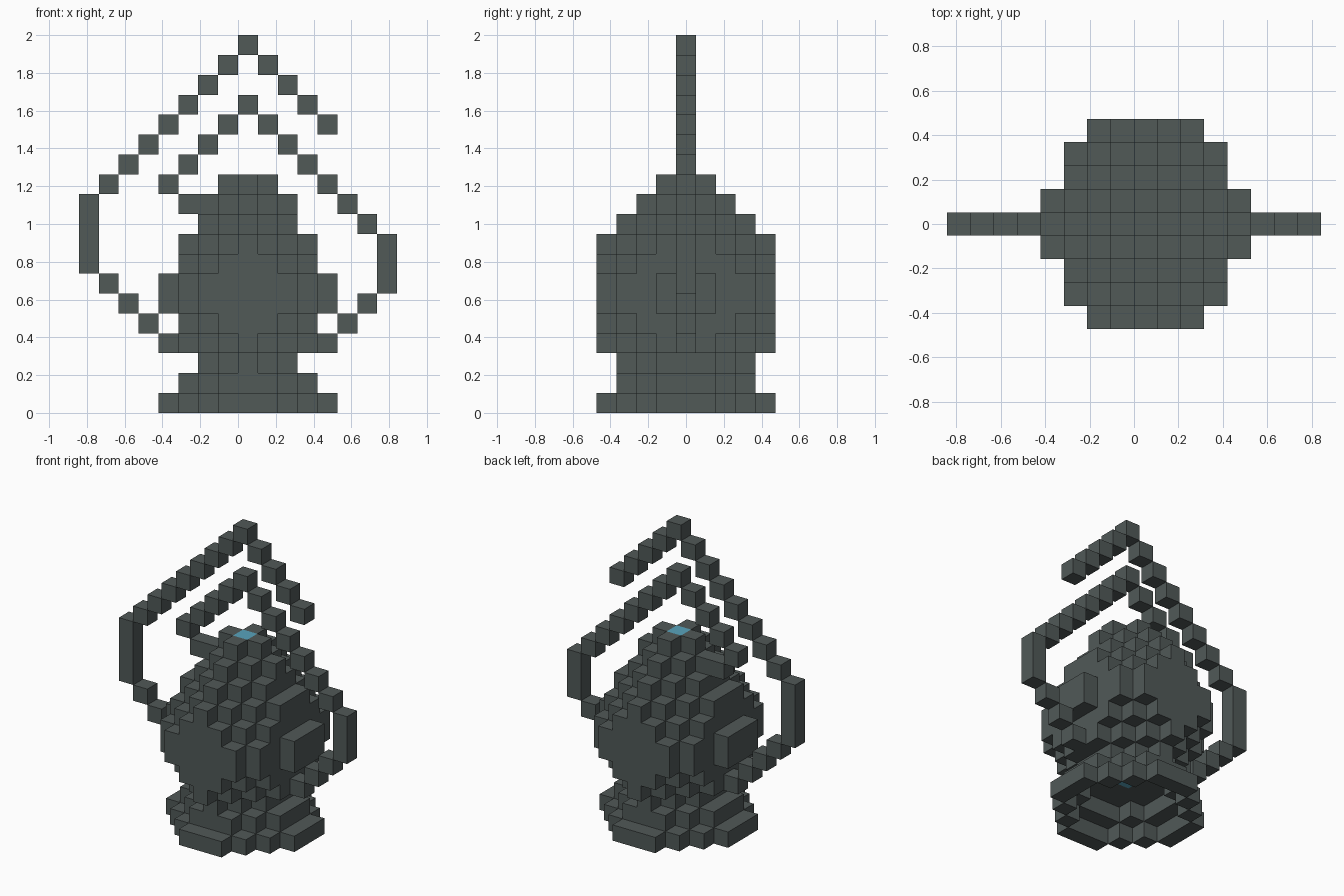
import bpy
import bmesh
from mathutils import Vector

if "Cube" in bpy.data.objects:
    bpy.data.objects.remove(bpy.data.objects["Cube"], do_unlink=True)

V = 2 / 19  # edge of one block


def material(name, rgb):
    m = bpy.data.materials.new(name)
    m.use_nodes = True
    m.diffuse_color = (*rgb, 1)
    bsdf = m.node_tree.nodes["Principled BSDF"]
    bsdf.inputs["Base Color"].default_value = (*rgb, 1)
    bsdf.inputs["Roughness"].default_value = 0.8
    return m


slate = material("slate grey", (0.082, 0.1, 0.097))
blue = material("water blue", (0.1, 0.37, 0.5))


def layer(widths, k):
    """Blocks of one level; widths are half-widths in x for each row away from the middle."""
    rows = [int(c) for c in widths]
    return {(i, s * j, k) for j, w in enumerate(rows) for s in (-1, 1)
            for i in range(-w, w + 1)}


def chain(points):
    """Blocks along straight or diagonal runs in the middle plane."""
    cells = set()
    for (x0, z0), (x1, z1) in zip(points, points[1:]):
        n = max(abs(x1 - x0), abs(z1 - z0))
        cells |= {(x0 + (x1 - x0) * t // n, 0, z0 + (z1 - z0) * t // n)
                  for t in range(n + 1)}
    return cells


# Hollow foot: two stepped rings
foot = (layer("44321", 0) - layer("3321", 0)) | (layer("3321", 1) - layer("221", 1))

# Round belly, symmetric above and below, with a stepped neck
half = ["44332", "33321", "33210", "2210"]
body = set()
for n, widths in enumerate(half):
    body |= layer(widths, 5 - n) | layer(widths, 6 + n)
body |= layer("210", 10) | layer("10", 11)

# Liquid column through the middle
liquid = {(0, 0, k) for k in range(2, 12)}
body -= liquid

# Two bent arms
right_arm = chain([(-4, 3), (-8, 7), (-8, 10), (0, 18), (4, 14)])
left_arm = chain([(4, 3), (7, 6), (7, 8), (0, 15), (-4, 11), (-3, 10)])

parts = {
    "foot": (foot, slate),
    "body": (body, slate),
    "liquid": (liquid, blue),
    "right_arm": (right_arm, slate),
    "left_arm": (left_arm, slate),
}
filled = set().union(*(cells for cells, _ in parts.values()))


def build(name, cells, mat):
    """Block mesh holding only the faces that touch open space."""
    bm = bmesh.new()
    for c in sorted(cells):
        mid = Vector((c[0] + 0.5, c[1], c[2] + 0.5))
        for axis in range(3):
            for s in (-1, 1):
                d = Vector((0, 0, 0))
                d[axis] = s
                if tuple(int(a + b) for a, b in zip(c, d)) in filled:
                    continue
                u = Vector((0, 0, 0))
                u[(axis + 1) % 3] = 1
                w = d.cross(u)
                corners = (-u - w, u - w, u + w, w - u)
                bm.faces.new([bm.verts.new((mid + (d + q) / 2) * V) for q in corners])
    bmesh.ops.remove_doubles(bm, verts=bm.verts, dist=V / 100)
    mesh = bpy.data.meshes.new(name)
    bm.to_mesh(mesh)
    bm.free()
    mesh.materials.append(mat)
    bpy.context.collection.objects.link(bpy.data.objects.new(name, mesh))


for name, (cells, mat) in parts.items():
    build(name, cells, mat)
